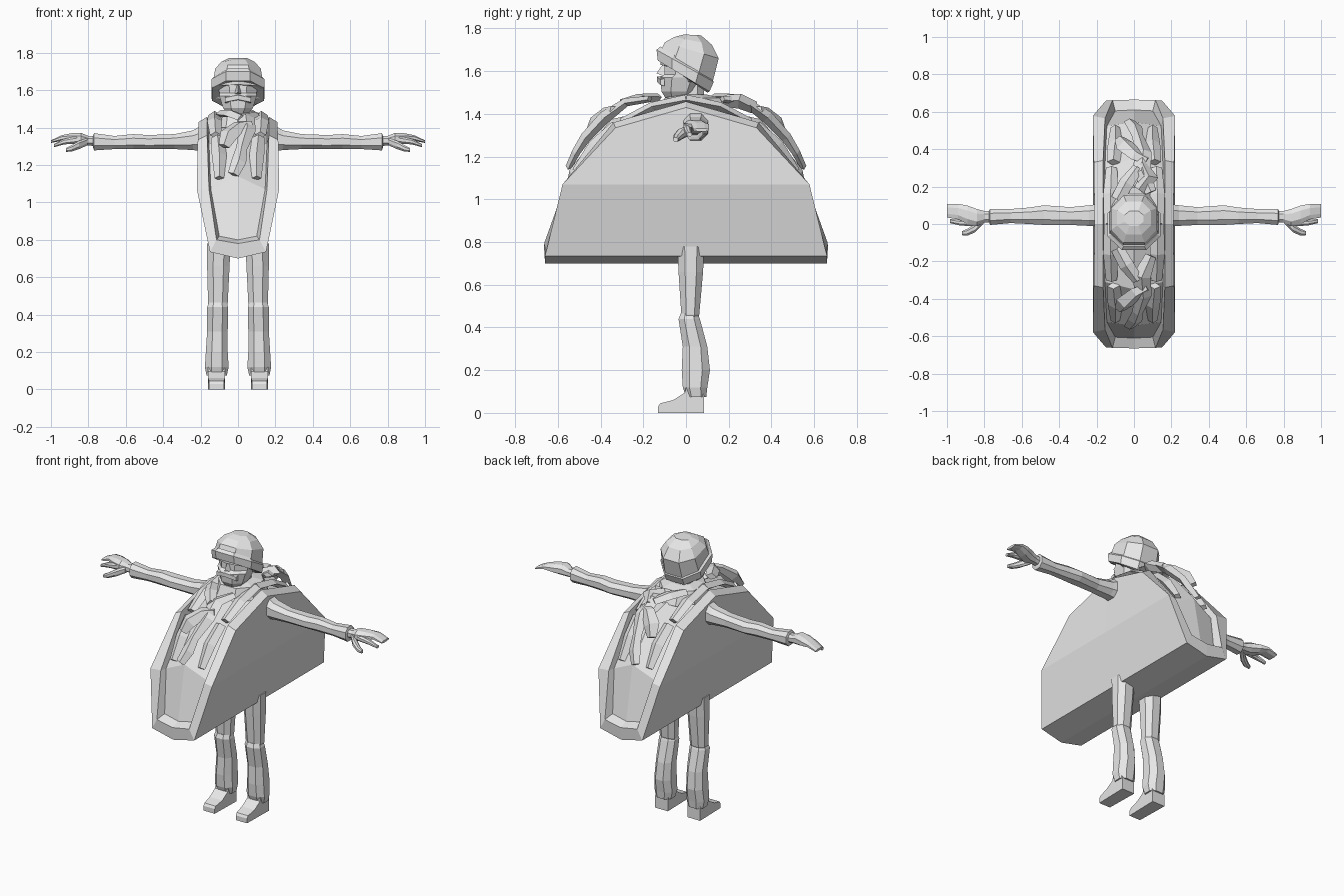
import bpy, bmesh, math
from mathutils import Vector

grey = bpy.data.materials.new("plain_grey")
grey.diffuse_color = (0.8, 0.8, 0.8, 1)


def build(name, verts, faces, mx=False, my=False):
    """Mesh from points and faces, optionally repeated across x and y."""
    bm = bmesh.new()
    for sx in ((1, -1) if mx else (1,)):
        for sy in ((1, -1) if my else (1,)):
            vs = [bm.verts.new((x * sx, y * sy, z)) for x, y, z in verts]
            for f in faces:
                bm.faces.new([vs[i] for i in f])
    bmesh.ops.remove_doubles(bm, verts=bm.verts, dist=0.0005)
    bmesh.ops.recalc_face_normals(bm, faces=bm.faces)
    me = bpy.data.meshes.new(name)
    bm.to_mesh(me)
    bm.free()
    me.materials.append(grey)
    ob = bpy.data.objects.new(name, me)
    bpy.context.collection.objects.link(ob)
    return ob


def loft(name, rings, mx=False, my=False):
    """Skin a list of equal rings and cap both ends."""
    n = len(rings[0])
    verts = [tuple(p) for r in rings for p in r]
    faces = [(k * n + i, k * n + (i + 1) % n, (k + 1) * n + (i + 1) % n, (k + 1) * n + i)
             for k in range(len(rings) - 1) for i in range(n)]
    faces += [tuple(range(n)), tuple(range(len(verts) - n, len(verts)))]
    return build(name, verts, faces, mx, my)


def octagon(a0, a1, b0, b1, c=0.27):
    """Rectangle with cut corners."""
    da, db = (a1 - a0) * c, (b1 - b0) * c
    return [(a0 + da, b0), (a1 - da, b0), (a1, b0 + db), (a1, b1 - db),
            (a1 - da, b1), (a0 + da, b1), (a0, b1 - db), (a0, b0 + db)]


def flat_ring(x0, x1, y0, y1, z0, z1=None):
    """Ring running from height z0 at its front to z1 at its back."""
    z1 = z0 if z1 is None else z1
    return [(x, y, z0 + (z1 - z0) * (y - y0) / (y1 - y0)) for x, y in octagon(x0, x1, y0, y1)]


def side_ring(x, y0, y1, z0, z1):
    return [(x, y, z) for y, z in octagon(y0, y1, z0, z1)]


def strip(name, pts, mx=False, my=False):
    """Flat tapering leaf along points (x, y, z, half width, half thickness)."""
    rings = []
    for i, (x, y, z, w, t) in enumerate(pts):
        a, b = pts[max(i - 1, 0)], pts[min(i + 1, len(pts) - 1)]
        tan = (Vector(b[:3]) - Vector(a[:3])).normalized()
        side = tan.cross(Vector((0, y, z - 1.0))).normalized()
        up = side.cross(tan)
        p = Vector((x, y, z))
        rings.append([p + side * w, p + up * t, p - side * w, p - up * t])
    return loft(name, rings, mx, my)


# folded shell: one quarter, repeated across both axes
outer = [(0, -.66, .70), (.15, -.66, .735), (.22, -.578, 1.07), (.215, -.33, 1.335), (.21, 0, 1.43)]
rim = [(0, -.665, .78), (.115, -.662, .80), (.155, -.565, 1.07), (.165, -.34, 1.36), (.165, 0, 1.458)]
deep = [(0, -.61, .80), (.10, -.605, .82), (.145, -.525, 1.07), (.155, -.31, 1.31), (.155, 0, 1.41)]
mid = [(.15, 0, .735), (.22, 0, 1.07), (0, 0, .70)]
faces = []
for i in range(4):
    faces += [(i, i + 1, i + 6, i + 5), (i + 5, i + 6, i + 11, i + 10)]
faces += [(1, 2, 16, 15), (2, 3, 4, 16), (0, 1, 15, 17)]
build("folded_shell", outer + rim + deep + mid, faces, True, True)

# filling surface between the two shell walls
ridge = [(0, -.545, 1.14), (0, -.35, 1.375), (0, 0, 1.455)]
build("filling", deep + ridge, [(0, 1, 2, 5), (2, 3, 6, 5), (3, 4, 7, 6)], True, True)

# leaves and chunks lying on the filling
strip("long_leaf", [(.09, -.17, 1.47, .03, .015), (.04, -.28, 1.455, .05, .02),
                    (.05, -.38, 1.385, .045, .03), (.02, -.47, 1.29, .03, .025),
                    (.005, -.515, 1.22, .04, .02), (-.025, -.55, 1.15, .03, .015)], my=True)
strip("curled_leaf", [(.07, -.34, 1.42, .025, .02), (.01, -.37, 1.41, .04, .025),
                      (-.05, -.42, 1.36, .05, .035), (-.075, -.455, 1.30, .03, .02)], my=True)
strip("short_leaf", [(-.09, -.13, 1.475, .035, .02), (-.04, -.22, 1.475, .04, .02),
                     (.02, -.30, 1.45, .03, .02)], my=True)
strip("back_chunk", [(.03, .18, 1.46, .035, .03), (.08, .25, 1.46, .05, .035),
                     (.04, .32, 1.43, .03, .03)])
strip("edge_leaf", [(.12, -.30, 1.36, .03, .02), (.125, -.16, 1.435, .04, .02),
                    (.125, 0, 1.465, .035, .025)], mx=True, my=True)
strip("lower_edge_leaf", [(.11, -.33, 1.345, .035, .025), (.10, -.43, 1.25, .04, .03),
                          (.10, -.515, 1.13, .025, .02)], mx=True, my=True)

# neck and collar
loft("collar", [flat_ring(-.14, .14, -.13, .20, 1.40), flat_ring(-.12, .12, -.10, .16, 1.475),
                flat_ring(-.07, .07, -.05, .10, 1.49)])
loft("neck", [flat_ring(-.06, .06, -.035, .08, 1.43), flat_ring(-.06, .06, -.03, .09, 1.58)])

# head with bearded jaw
loft("head", [flat_ring(-.05, .05, -.09, .0, 1.465), flat_ring(-.08, .08, -.115, .05, 1.505),
              flat_ring(-.10, .10, -.12, .08, 1.57), flat_ring(-.10, .10, -.10, .09, 1.585),
              flat_ring(-.105, .105, -.10, .10, 1.68)])
build("nose", [(-.02, -.10, 1.575), (.02, -.10, 1.575), (0, -.138, 1.59), (0, -.10, 1.645)],
      [(0, 1, 2), (1, 3, 2), (3, 0, 2), (0, 3, 1)])
loft("moustache", [[(x, -.10, z + .018), (x, y, z + .012), (x, y, z - .012), (x, -.10, z - .018)]
                   for x, y, z in ((-.07, -.12, 1.548), (0, -.135, 1.562), (.07, -.12, 1.548))])
loft("brow", [[(x, -.08, z + .02), (x, y, z + .01), (x, y, z - .01), (x, -.08, z - .015)]
              for x, y, z in ((-.10, -.09, 1.635), (0, -.12, 1.64), (.10, -.09, 1.635))])
loft("ear", [side_ring(.095, 0, .045, 1.55, 1.63), side_ring(.128, .01, .05, 1.56, 1.63)], mx=True)

# cap tilted towards the back, with a raised band
loft("cap", [flat_ring(-.115, .115, -.105, .09, 1.66, 1.515),
             flat_ring(-.132, .132, -.12, .125, 1.69, 1.55),
             flat_ring(-.122, .122, -.10, .153, 1.735, 1.66),
             flat_ring(-.09, .09, -.055, .12, 1.76, 1.725),
             flat_ring(-.05, .05, -.01, .07, 1.772, 1.768)])
loft("cap_band", [flat_ring(-.12, .12, -.11, .10, 1.645, 1.50),
                  flat_ring(-.14, .14, -.132, .11, 1.65, 1.505),
                  flat_ring(-.142, .142, -.138, .13, 1.70, 1.55),
                  flat_ring(-.122, .122, -.12, .12, 1.715, 1.57)])

# trousers, in two overlapping pieces
loft("thigh", [flat_ring(.04, .165, -.04, .085, .78), flat_ring(.045, .165, -.035, .08, .66),
               flat_ring(.055, .16, -.022, .062, .46), flat_ring(.065, .15, -.01, .05, .42)], mx=True)
loft("shin", [flat_ring(.06, .155, -.025, .055, .465), flat_ring(.053, .165, -.035, .065, .44),
              flat_ring(.055, .165, -.015, .10, .31), flat_ring(.055, .172, -.02, .112, .20),
              flat_ring(.05, .177, -.015, .10, .12), flat_ring(.06, .168, .0, .095, .075)], mx=True)

# shoes
shoe = [(-.13, 0), (.085, 0), (.085, .08), (.065, .12), (.0, .12), (-.005, .095),
        (-.06, .06), (-.12, .045), (-.13, .03)]
loft("shoe", [[((.115 + s * (.045 if y > -.1 else .04)), y, z) for y, z in shoe] for s in (-1, 1)],
     mx=True)

# sleeves
loft("sleeve", [side_ring(x, *r) for x, r in (
    (.17, (-.015, .11, 1.27, 1.425)), (.24, (-.01, .10, 1.28, 1.385)),
    (.34, (-.005, .09, 1.285, 1.365)), (.48, (-.005, .10, 1.285, 1.36)),
    (.56, (.0, .088, 1.285, 1.365)), (.66, (.005, .08, 1.285, 1.355)),
    (.77, (-.005, .08, 1.278, 1.37)), (.775, (.01, .07, 1.295, 1.355)))], mx=True)

# hands
loft("palm_and_fingers", [side_ring(x, *r) for x, r in (
    (.76, (.01, .068, 1.30, 1.355)), (.80, (.008, .07, 1.305, 1.355)),
    (.84, (-.012, .08, 1.305, 1.372)), (.89, (.0, .098, 1.315, 1.37)),
    (.94, (.025, .108, 1.33, 1.36)), (1.0, (.035, .108, 1.318, 1.332)))], mx=True)
loft("forefinger", [side_ring(x, *r) for x, r in (
    (.86, (-.012, .03, 1.315, 1.355)), (.93, (-.008, .022, 1.31, 1.34)),
    (.985, (.005, .028, 1.295, 1.312)))], mx=True)
loft("thumb", [side_ring(x, *r) for x, r in (
    (.805, (.0, .04, 1.305, 1.345)), (.85, (-.045, .0, 1.285, 1.33)),
    (.89, (-.062, -.025, 1.272, 1.305)), (.92, (-.06, -.038, 1.27, 1.29)))], mx=True)
